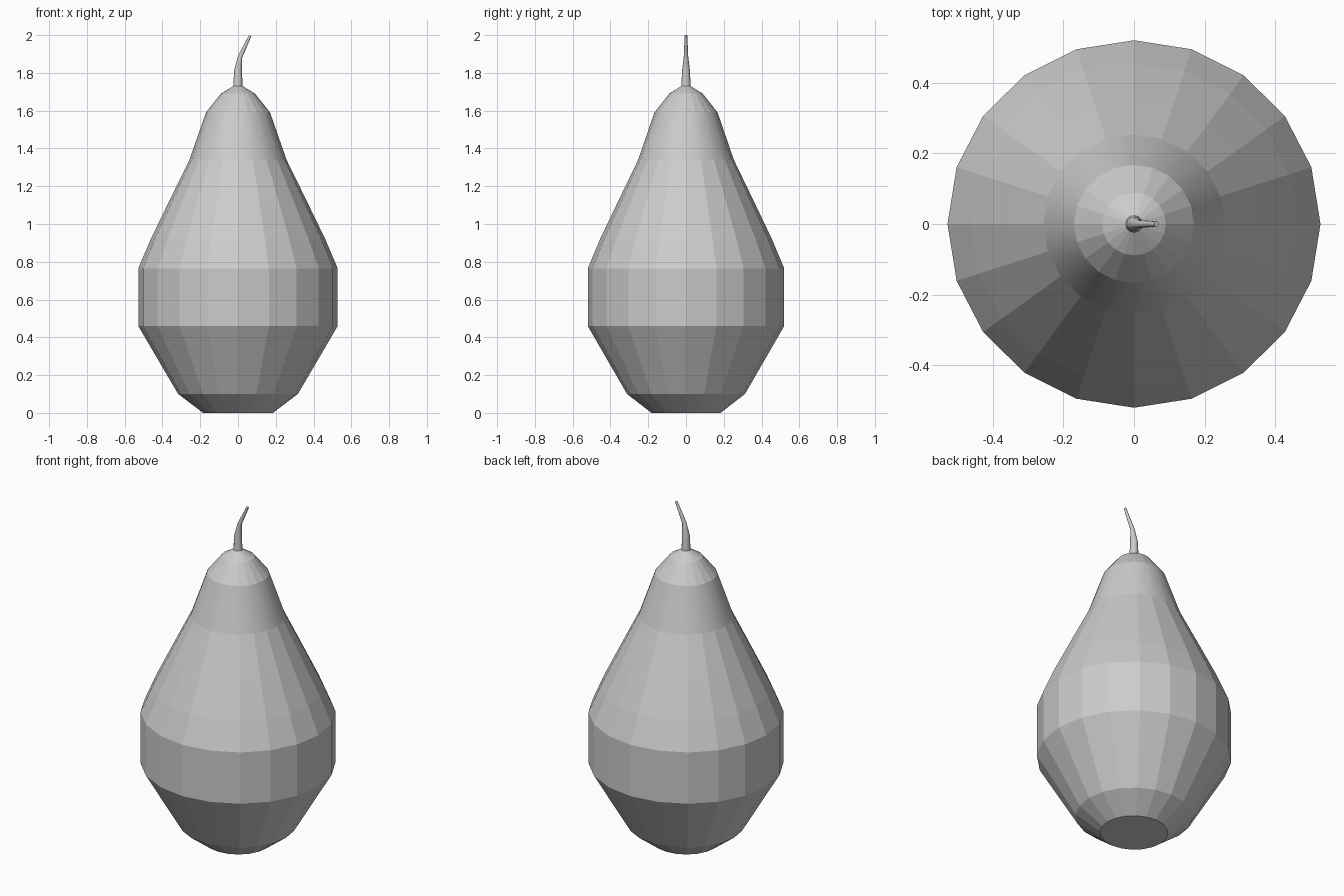
import bpy, bmesh
from math import cos, sin, pi
from mathutils import Vector

cube = bpy.data.objects.get("Cube")
if cube:
    bpy.data.objects.remove(cube, do_unlink=True)

grey = bpy.data.materials.new("plain grey")
grey.use_nodes = True
grey.diffuse_color = (0.6, 0.6, 0.6, 1)
grey.node_tree.nodes["Principled BSDF"].inputs["Base Color"].default_value = (0.6, 0.6, 0.6, 1)


def loft(name, rings, sides, y_scale=1.0, smooth_bands=()):
    """Skin round rings given as (centre x, z, radius, tilt), closed at both ends."""
    bm = bmesh.new()
    loops = []
    for cx, z, r, tilt in rings:
        loop = []
        for i in range(sides):
            a = 2 * pi * i / sides
            offset = Vector((r * cos(a) * cos(tilt), r * sin(a) * y_scale,
                             -r * cos(a) * sin(tilt)))
            loop.append(bm.verts.new(Vector((cx, 0, z)) + offset))
        loops.append(loop)
    for band, (low, high) in enumerate(zip(loops, loops[1:])):
        for i in range(sides):
            j = (i + 1) % sides
            face = bm.faces.new((low[i], low[j], high[j], high[i]))
            face.smooth = band in smooth_bands
    bm.faces.new(loops[0][::-1])
    bm.faces.new(loops[-1])
    mesh = bpy.data.meshes.new(name)
    bm.to_mesh(mesh)
    bm.free()
    mesh.materials.append(grey)
    obj = bpy.data.objects.new(name, mesh)
    bpy.context.collection.objects.link(obj)
    return obj


# Faceted pear body, with a softly shaded neck band
profile = [(0, 0.185), (0.1, 0.317), (0.46, 0.528), (0.765, 0.528), (0.92, 0.462),
           (1.13, 0.36), (1.34, 0.257), (1.59, 0.17), (1.69, 0.09), (1.73, 0.025)]
loft("pear_body", [(0, z, r, 0) for z, r in profile], 20,
     y_scale=0.985, smooth_bands=(6,))

# Thin stem, tapering and bending to the left
stem = [(0, 1.72, 0.025, 0), (0, 1.81, 0.021, 0.1),
        (0.011, 1.885, 0.012, 0.35), (0.064, 1.997, 0.007, 0.45)]
loft("stem", stem, 12, smooth_bands=(0, 1, 2))
